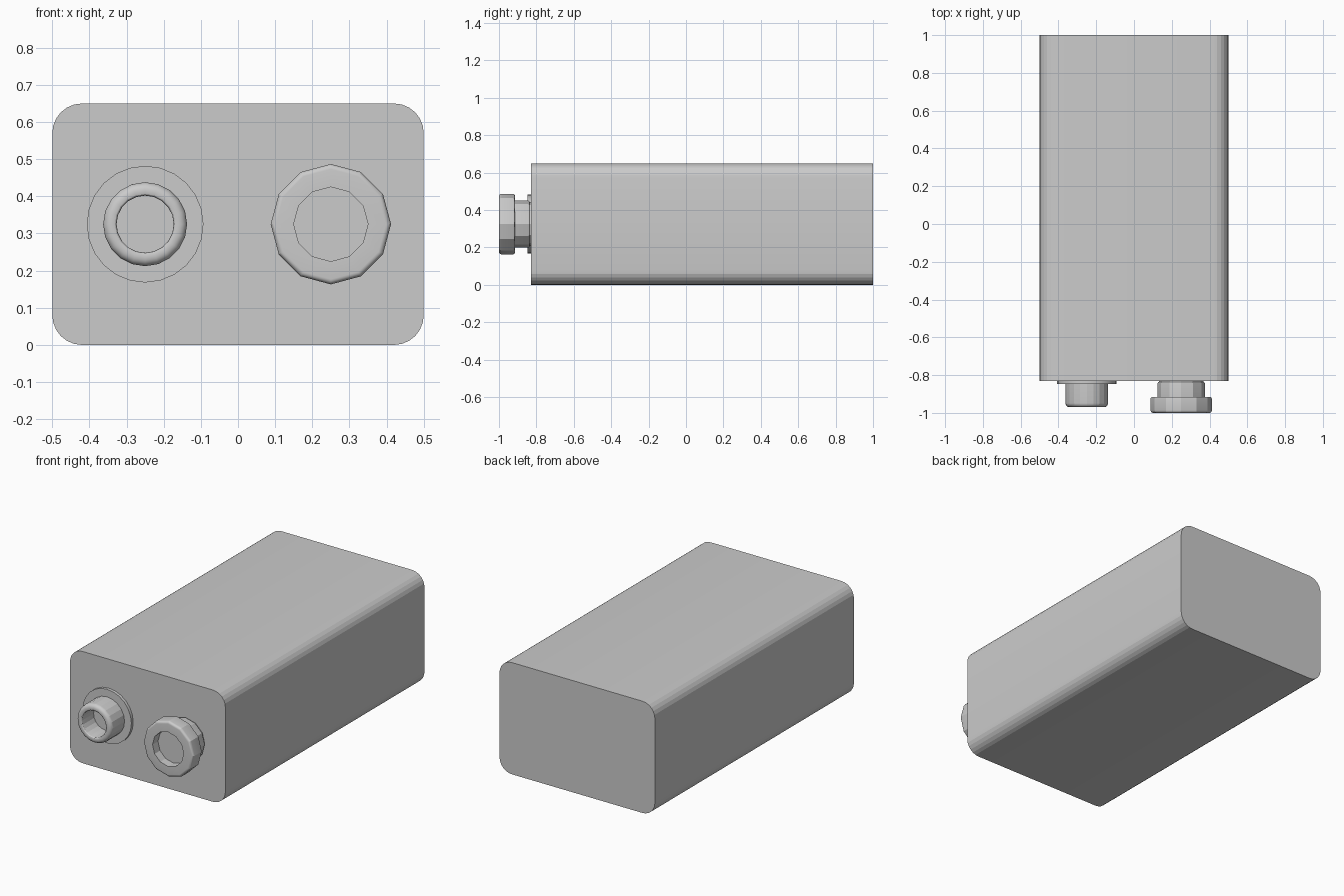
import bpy, bmesh
from math import pi, sin, cos, radians
from mathutils import Vector

cube = bpy.data.objects.get("Cube")
if cube:
    bpy.data.objects.remove(cube)

FRONT, BACK = -0.83, 1.0
WIDTH, HEIGHT, CORNER = 1.0, 0.65, 0.08
MID_Z = HEIGHT / 2


def finish(name, bm, smooth_angle):
    bmesh.ops.recalc_face_normals(bm, faces=bm.faces)
    mesh = bpy.data.meshes.new(name)
    bm.to_mesh(mesh)
    bm.free()
    obj = bpy.data.objects.new(name, mesh)
    bpy.context.collection.objects.link(obj)
    bpy.ops.object.select_all(action='DESELECT')
    obj.select_set(True)
    bpy.context.view_layer.objects.active = obj
    bpy.ops.object.shade_smooth_by_angle(angle=radians(smooth_angle))
    return obj


def fillet(corner, start, end, size, steps):
    """Quarter-round from start side to end side of a square (radius, y) corner."""
    c, a, b = Vector(corner), Vector(start), Vector(end)
    centre = c + (a + b) * size
    return [tuple(centre - b * size * cos(t) - a * size * sin(t))
            for t in (i * pi / 2 / steps for i in range(steps + 1))]


def lathe(name, x, profile, sides, smooth_angle=16.5):
    """Turn a (radius, y) profile around an axis along y, capping both ends."""
    bm = bmesh.new()
    rings = [[bm.verts.new((x + r * cos(2 * pi * i / sides), y,
                            MID_Z + r * sin(2 * pi * i / sides)))
              for i in range(sides)] for r, y in profile]
    for lower, upper in zip(rings, rings[1:]):
        for i in range(sides):
            j = (i + 1) % sides
            bm.faces.new((lower[i], lower[j], upper[j], upper[i]))
    bm.faces.new(rings[0])
    bm.faces.new(rings[-1])
    return finish(name, bm, smooth_angle)


# Case: rounded rectangle extruded front to back
bm = bmesh.new()
steps = 6
outline = []
for quarter, (sx, sz) in enumerate([(1, 1), (-1, 1), (-1, -1), (1, -1)]):
    for i in range(steps + 1):
        t = (quarter + i / steps) * pi / 2
        outline.append(bm.verts.new((sx * (WIDTH / 2 - CORNER) + CORNER * cos(t), FRONT,
                                     MID_Z + sz * (HEIGHT / 2 - CORNER) + CORNER * sin(t))))
face = bm.faces.new(outline)
new = bmesh.ops.extrude_face_region(bm, geom=[face], use_keep_orig=True)["geom"]
bmesh.ops.translate(bm, vec=(0, BACK - FRONT, 0),
                    verts=[v for v in new if isinstance(v, bmesh.types.BMVert)])
finish("case", bm, 10)

# Narrow terminal: thin flange and a deep round cup
lathe("cup_flange", -0.25, [(0.157, FRONT + 0.01), (0.157, -0.847)], 24)
cup_rim = (fillet((0.113, -0.97), (0, 1), (-1, 0), 0.022, 6)
           + fillet((0.077, -0.97), (1, 0), (0, 1), 0.008, 3))
lathe("cup_terminal", -0.25, [(0.113, -0.835)] + cup_rim + [(0.077, -0.86)], 20)

# Wide terminal: stem with a twelve-sided, recessed head
stem_foot = fillet((0.125, -0.836), (-1, 0), (0, -1), 0.008, 3)
lathe("socket_stem", 0.25, [(0.117, FRONT + 0.01)] + stem_foot + [(0.125, -0.92)], 12)
head_rim = (fillet((0.162, -0.915), (-1, 0), (0, -1), 0.01, 3)
            + fillet((0.162, -1.0), (0, 1), (-1, 0), 0.014, 6))
lathe("socket_head", 0.25, [(0.11, -0.915)] + head_rim + [(0.1, -1.0), (0.1, -0.95)], 12)
